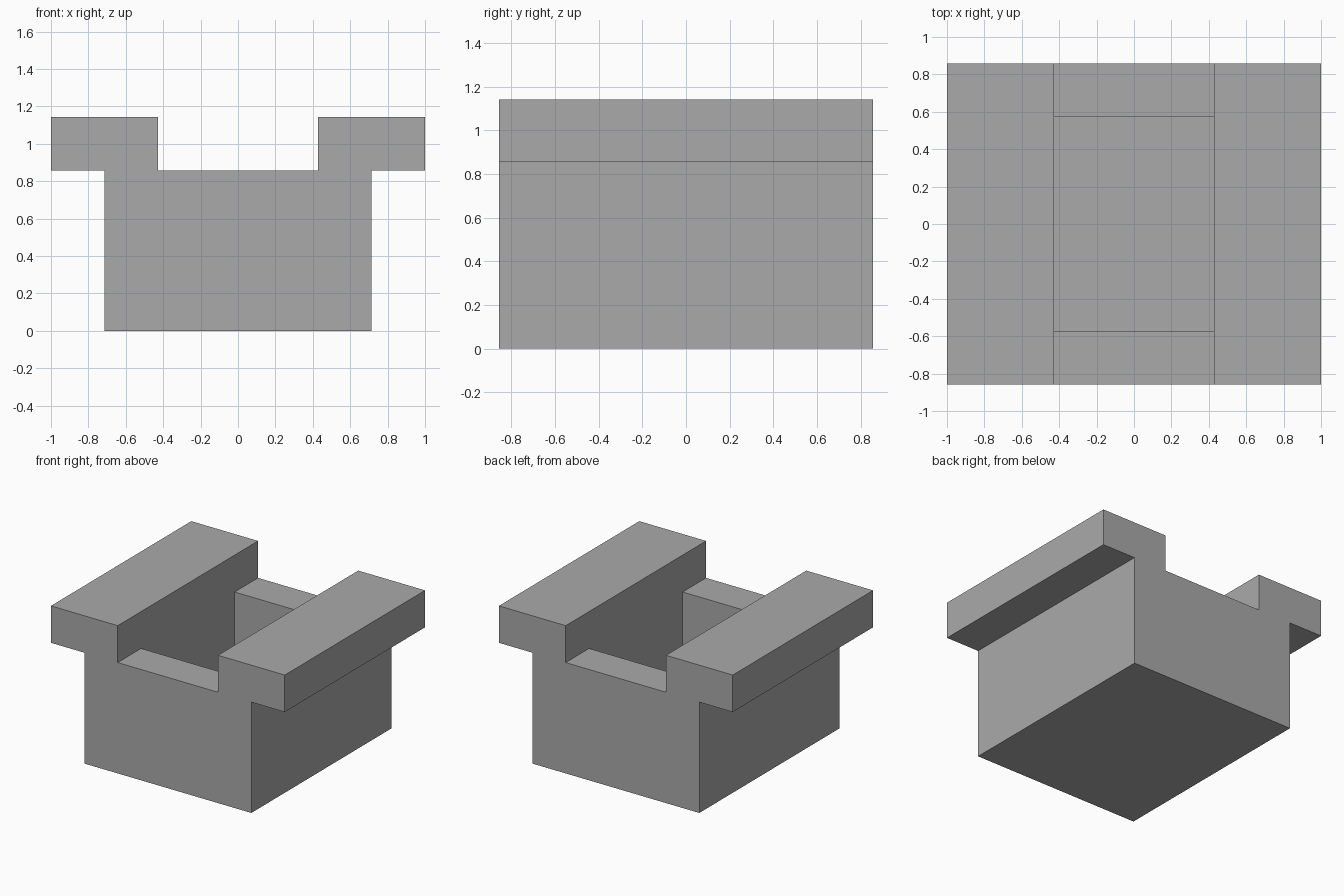
import bpy
import bmesh
from mathutils import Vector

cube = bpy.data.objects.get("Cube")
if cube:
    bpy.data.objects.remove(cube, do_unlink=True)

U = 1 / 7             # module: all sizes are whole multiples of it
HALF_DEPTH = 6 * U
POCKET_HALF = 4 * U
POCKET_DROP = 4 * U   # leaves a floor as thick as the walls

grey = bpy.data.materials.new("plain_grey")
grey.use_nodes = True
colour = (0.402, 0.402, 0.402, 1)
grey.diffuse_color = colour
grey.node_tree.nodes["Principled BSDF"].inputs["Base Color"].default_value = colour

# Half cross-section: body side, overhanging rail, channel edge; then mirrored
half = [(5, 0), (5, 6), (7, 6), (7, 8), (3, 8), (3, 6)]
profile = half + [(-x, z) for x, z in reversed(half)]

bm = bmesh.new()
verts = [bm.verts.new((x * U, -HALF_DEPTH, z * U)) for x, z in profile]
front = bm.faces.new(verts)
result = bmesh.ops.extrude_face_region(bm, geom=[front], use_keep_orig=True)
moved = [v for v in result["geom"] if isinstance(v, bmesh.types.BMVert)]
bmesh.ops.translate(bm, verts=moved, vec=(0, 2 * HALF_DEPTH, 0))
bmesh.ops.recalc_face_normals(bm, faces=bm.faces[:])

# Mark off the pocket between the two end walls
for y in (-POCKET_HALF, POCKET_HALF):
    bmesh.ops.bisect_plane(bm, geom=bm.verts[:] + bm.edges[:] + bm.faces[:],
                           plane_co=(0, y, 0), plane_no=(0, 1, 0))

# Sink the middle of the channel floor to form the pocket
target = Vector((0, 0, 6 * U))
opening = min(bm.faces, key=lambda f: (f.calc_center_median() - target).length)
sunk = bmesh.ops.extrude_discrete_faces(bm, faces=[opening])["faces"][0]
bmesh.ops.translate(bm, verts=sunk.verts[:], vec=(0, 0, -POCKET_DROP))

# Weld, merge coplanar pieces, and face outward
bmesh.ops.remove_doubles(bm, verts=bm.verts[:], dist=0.0001)
bmesh.ops.dissolve_limit(bm, angle_limit=0.01, verts=bm.verts[:], edges=bm.edges[:])
bmesh.ops.recalc_face_normals(bm, faces=bm.faces[:])

mesh = bpy.data.meshes.new("railed_box")
bm.to_mesh(mesh)
bm.free()
mesh.materials.append(grey)
box = bpy.data.objects.new("railed_box", mesh)
bpy.context.scene.collection.objects.link(box)
